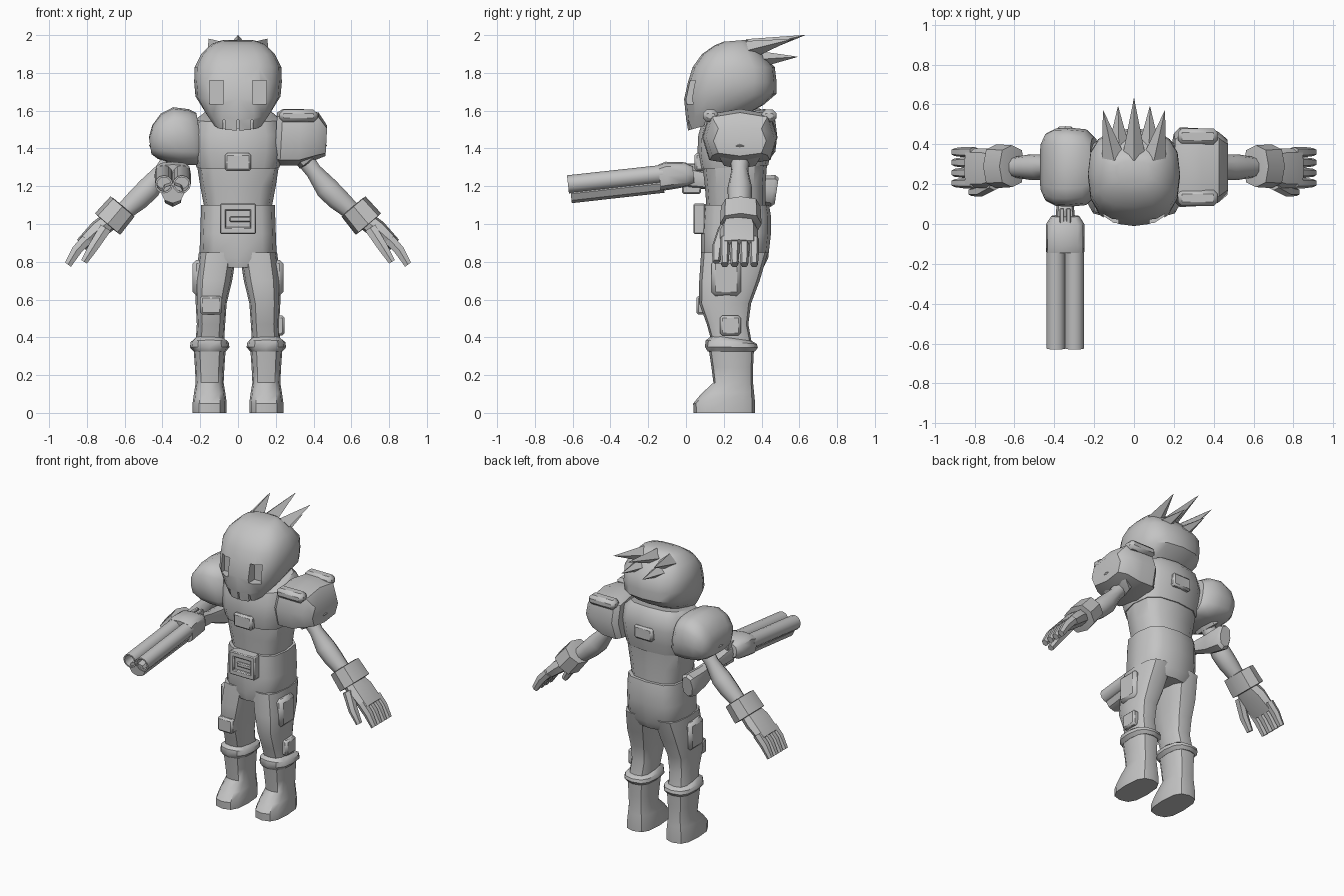
import bpy, bmesh, math
from mathutils import Vector

grey = bpy.data.materials.new("plain grey")
grey.diffuse_color = (0.55, 0.55, 0.55, 1)


def finish(name, bm):
    bmesh.ops.recalc_face_normals(bm, faces=bm.faces)
    me = bpy.data.meshes.new(name)
    bm.to_mesh(me)
    bm.free()
    me.materials.append(grey)
    ob = bpy.data.objects.new(name, me)
    bpy.context.collection.objects.link(ob)
    return ob


def ring(c, u, v, p=0.8, n=12):
    """Superellipse ring; p = 1 is round, smaller is boxier."""
    out = []
    for i in range(n):
        a = 2 * math.pi * i / n
        f = [math.copysign(abs(t) ** p if abs(t) > 1e-6 else 0, t) for t in (math.cos(a), math.sin(a))]
        out.append(Vector(c) + Vector(u) * f[0] + Vector(v) * f[1])
    return out


def loft(name, rings):
    bm = bmesh.new()
    vs = [[bm.verts.new(q) for q in r] for r in rings]
    n = len(vs[0])
    for a, b in zip(vs, vs[1:]):
        for i in range(n):
            bm.faces.new((a[i], a[(i + 1) % n], b[(i + 1) % n], b[i]))
    bm.faces.new(vs[0])
    bm.faces.new(vs[-1])
    return finish(name, bm)


def stack(name, rows, p=0.8, n=12):
    """Upright loft; row = z front, z back, y front, y back, x centre, x radius."""
    return loft(name, [ring((x, (yf + yb) / 2, (zf + zb) / 2), (rx, 0, 0),
                            (0, (yb - yf) / 2, (zb - zf) / 2), p, n)
                       for zf, zb, yf, yb, x, rx in rows])


def tube(name, pts, u, p=1, n=10):
    """Loft along a near-straight path; point = x, y, z, radius along u, radius across."""
    d = (Vector(pts[-1][:3]) - Vector(pts[0][:3])).normalized()
    v = d.cross(Vector(u)).normalized()
    return loft(name, [ring(q[:3], Vector(u) * q[3], v * q[4], p, n) for q in pts])


def box(name, lo, hi, bevel=0.012):
    bm = bmesh.new()
    bmesh.ops.create_cube(bm, size=1)
    for w in bm.verts:
        w.co = [(a + b) / 2 + t * (b - a) for a, b, t in zip(lo, hi, w.co)]
    if bevel:
        bmesh.ops.bevel(bm, geom=bm.edges[:], offset=bevel, segments=1, affect='EDGES')
    return finish(name, bm)


# skull-faced head with sockets and tooth gaps cut in
head = stack("head", [
    (1.495, 1.585, 0.01, 0.33, 0, 0.13), (1.56, 1.63, 0.0, 0.41, 0, 0.175),
    (1.66, 1.69, -0.01, 0.48, 0, 0.225), (1.75, 1.75, 0.01, 0.48, 0, 0.232),
    (1.83, 1.83, 0.035, 0.47, 0, 0.23), (1.90, 1.90, 0.085, 0.41, 0, 0.195),
    (1.945, 1.96, 0.15, 0.35, 0, 0.14), (1.965, 1.975, 0.2, 0.32, 0, 0.09)], 0.75, 16)
cuts = [box("eye_cutter", (s * 0.115 - 0.037, -0.1, 1.635), (s * 0.115 + 0.037, 0.07, 1.76), 0) for s in (-1, 1)]
cuts += [box("tooth_cutter", (x - 0.005, -0.1, 1.45), (x + 0.005, 0.05, 1.55), 0) for x in (-0.075, 0, 0.075)]
for c in cuts:
    c.hide_render = True
    c.hide_viewport = True
    m = head.modifiers.new("cut", 'BOOLEAN')
    m.operation, m.object, m.solver = 'DIFFERENCE', c, 'EXACT'

# swept-back hair spikes
for x0, y0, z0, x1, y1, z1 in ((0, .33, 1.93, 0, .63, 2.0), (.10, .33, 1.92, .155, .57, 1.98),
                               (-.10, .33, 1.92, -.155, .57, 1.98), (.075, .36, 1.87, .08, .59, 1.885),
                               (-.075, .36, 1.87, -.08, .59, 1.885)):
    tube("hair_spike", [(x0, y0, z0, .06, .05), (x1, y1, z1, .001, .001)], (1, 0, 0), 1, 4)

# torso, chest armour, neck
stack("torso", [
    (1.07, 1.07, 0.11, 0.42, 0, 0.175), (1.2, 1.2, 0.10, 0.42, 0, 0.20),
    (1.33, 1.33, 0.085, 0.43, 0, 0.22), (1.5, 1.5, 0.09, 0.45, 0, 0.23)], 0.7)
stack("chest_armour", [
    (1.29, 1.31, 0.075, 0.435, 0, 0.22), (1.37, 1.38, 0.06, 0.45, 0, 0.24),
    (1.47, 1.48, 0.065, 0.465, 0, 0.245), (1.54, 1.57, 0.085, 0.45, 0, 0.225),
    (1.55, 1.61, 0.12, 0.42, 0, 0.19)], 0.7)
tube("neck", [(0, .26, 1.5, .09, .09), (0, .26, 1.66, .08, .08)], (1, 0, 0))
box("chest_clasp", (-0.07, 0.045, 1.28), (0.07, 0.1, 1.375))
box("back_clasp", (-0.07, 0.42, 1.40), (0.07, 0.475, 1.49))

# belt buckle: frame bars around a tongue
box("buckle_back", (-0.09, 0.06, 0.955), (0.09, 0.12, 1.105))
for z in (0.965, 1.09):
    box("buckle_bar", (-0.095, 0.04, z - 0.018), (0.095, 0.1, z + 0.018), 0.006)
for x in (-0.08, 0.08):
    box("buckle_bar", (x - 0.016, 0.04, 0.95), (x + 0.016, 0.1, 1.107), 0.006)
box("buckle_tongue", (-0.045, 0.045, 1.01), (0.07, 0.09, 1.04), 0.006)

# trousers
stack("hips", [(0.77, 0.77, 0.09, 0.41, 0, 0.15), (0.82, 0.82, 0.08, 0.435, 0, 0.205),
               (0.95, 0.95, 0.08, 0.45, 0, 0.20),
               (1.04, 1.04, 0.085, 0.45, 0, 0.197), (1.10, 1.10, 0.09, 0.44, 0, 0.195)], 0.65)

for s in (-1, 1):
    # leg, boot cuff, boot
    stack("trouser_leg", [
        (0.36, 0.36, 0.14, 0.35, s * .15, 0.075), (0.47, 0.47, 0.11, 0.33, s * .143, 0.075),
        (0.58, 0.58, 0.07, 0.345, s * .142, 0.082), (0.70, 0.70, 0.07, 0.39, s * .128, 0.097),
        (0.85, 0.85, 0.08, 0.435, s * .107, 0.1)], 0.7)
    stack("boot_cuff", [(0.325, 0.325, 0.115, 0.365, s * .15, 0.085),
                        (0.35, 0.345, 0.10, 0.38, s * .15, 0.105),
                        (0.385, 0.365, 0.105, 0.375, s * .15, 0.1),
                        (0.41, 0.38, 0.14, 0.35, s * .15, 0.075)], 0.75)
    stack("boot", [
        (0, 0, 0.04, 0.365, s * .15, 0.09), (0.05, 0.06, 0.038, 0.365, s * .15, 0.09),
        (0.10, 0.11, 0.08, 0.36, s * .15, 0.083), (0.16, 0.16, 0.145, 0.355, s * .15, 0.074),
        (0.24, 0.24, 0.135, 0.355, s * .15, 0.078), (0.34, 0.34, 0.12, 0.36, s * .15, 0.085)], 0.7)
    box("thigh_pouch", (min(s * .17, s * .24), 0.135, 0.62), (max(s * .17, s * .24), 0.29, 0.81), 0.02)

    # arm, short sleeve, glove
    Y = (0, 1, 0)
    tube("arm", [(s * x, .285, z, r, r) for x, z, r in
                 ((.32, 1.39, .055), (.40, 1.28, .045), (.47, 1.19, .065), (.53, 1.13, .063), (.61, 1.06, .05))], Y)
    tube("sleeve", [(s * .31, .285, 1.46, .12, .09), (s * .40, .285, 1.355, .11, .095),
                    (s * .405, .285, 1.35, .08, .07)], Y, 0.8, 8)
    tube("glove_cuff", [(s * x, .29, z, a, b) for x, z, a, b in
                        ((.61, 1.095, .07, .06), (.612, 1.092, .105, .083), (.69, 1.0, .11, .088),
                         (.692, .998, .08, .06))], Y, 0.75, 8)
    tube("glove_palm", [(s * .66, .28, 1.03, .07, .05), (s * .74, .28, .97, .1, .05),
                        (s * .83, .28, .89, .1, .035)], Y, 0.7, 8)
    for k in range(4):
        y = 0.205 + k * 0.052
        tube("finger", [(s * .80, y, .92, .026, .032), (s * .855, y, .86, .026, .03),
                        (s * .90, y, .785, .02, .022)], Y, 0.8, 6)
    tube("thumb", [(s * .70, .20, .98, .03, .035), (s * .765, .165, .88, .028, .03),
                   (s * .815, .16, .80, .02, .02)], Y, 0.8, 6)

# shoulder pads: a smooth dome on one side, a faceted plate on the other
tube("round_shoulder_pad", [
    (-.20, .285, 1.455, .15, .135), (-.24, .285, 1.46, .19, .15), (-.32, .285, 1.465, .198, .155),
    (-.39, .285, 1.455, .195, .13), (-.44, .285, 1.435, .17, .09), (-.465, .285, 1.415, .12, .045)],
    (0, 1, 0), 0.65, 16)
tube("plated_shoulder_pad", [
    (.20, .285, 1.455, .17, .135), (.23, .285, 1.46, .2, .15), (.33, .285, 1.46, .195, .15),
    (.42, .285, 1.465, .18, .125), (.468, .285, 1.44, .14, .08)], (0, 1, 0), 0.6, 8)
for y in (0.13, 0.44):
    box("shoulder_rim", (.22, y - .04, 1.54), (.42, y + .04, 1.605), 0.02)

# single-sided leg plates
box("knee_plate", (-.20, .055, .52), (-.085, .13, .62))
box("shin_pouch", (.19, .18, .41), (.247, .29, .515))

# double-barrelled gun hanging beside the body
X = (1, 0, 0)
for x in (-.392, -.298):
    tube("gun_barrel", [(x, -.12, 1.265, .048, .048), (x, -.625, 1.21, .048, .048),
                        (x, -.625, 1.21, .038, .038), (x, -.5, 1.224, .038, .038)], X, 1, 12)
    box("gun_hammer", (x + .03 * (1 if x < -.34 else -1) - .012, .0, 1.26),
        (x + .03 * (1 if x < -.34 else -1) + .012, .08, 1.32), 0.005)
tube("gun_forestock", [(-.345, -.12, 1.215, .07, .05), (-.345, -.61, 1.16, .06, .05)], X, 1, 8)
tube("gun_receiver", [(-.345, -.14, 1.245, .096, .07), (-.345, -.1, 1.255, .096, .075),
                      (-.345, .0, 1.262, .096, .065), (-.345, .04, 1.262, .07, .045)], X, 0.6, 12)
tube("gun_stock", [(-.345, .02, 1.245, .05, .055), (-.345, .18, 1.22, .035, .04),
                   (-.345, .34, 1.185, .05, .07), (-.345, .46, 1.175, .055, .085),
                   (-.345, .48, 1.175, .04, .07)], X, 0.8, 8)
box("gun_trigger_guard", (-.36, -.02, 1.16), (-.33, .08, 1.22), 0.008)

# smooth shading with sharp edges kept
for ob in bpy.context.scene.objects:
    if not ob.hide_render:
        ob.select_set(True)
        bpy.context.view_layer.objects.active = ob
bpy.ops.object.shade_smooth_by_angle(angle=math.radians(40))
